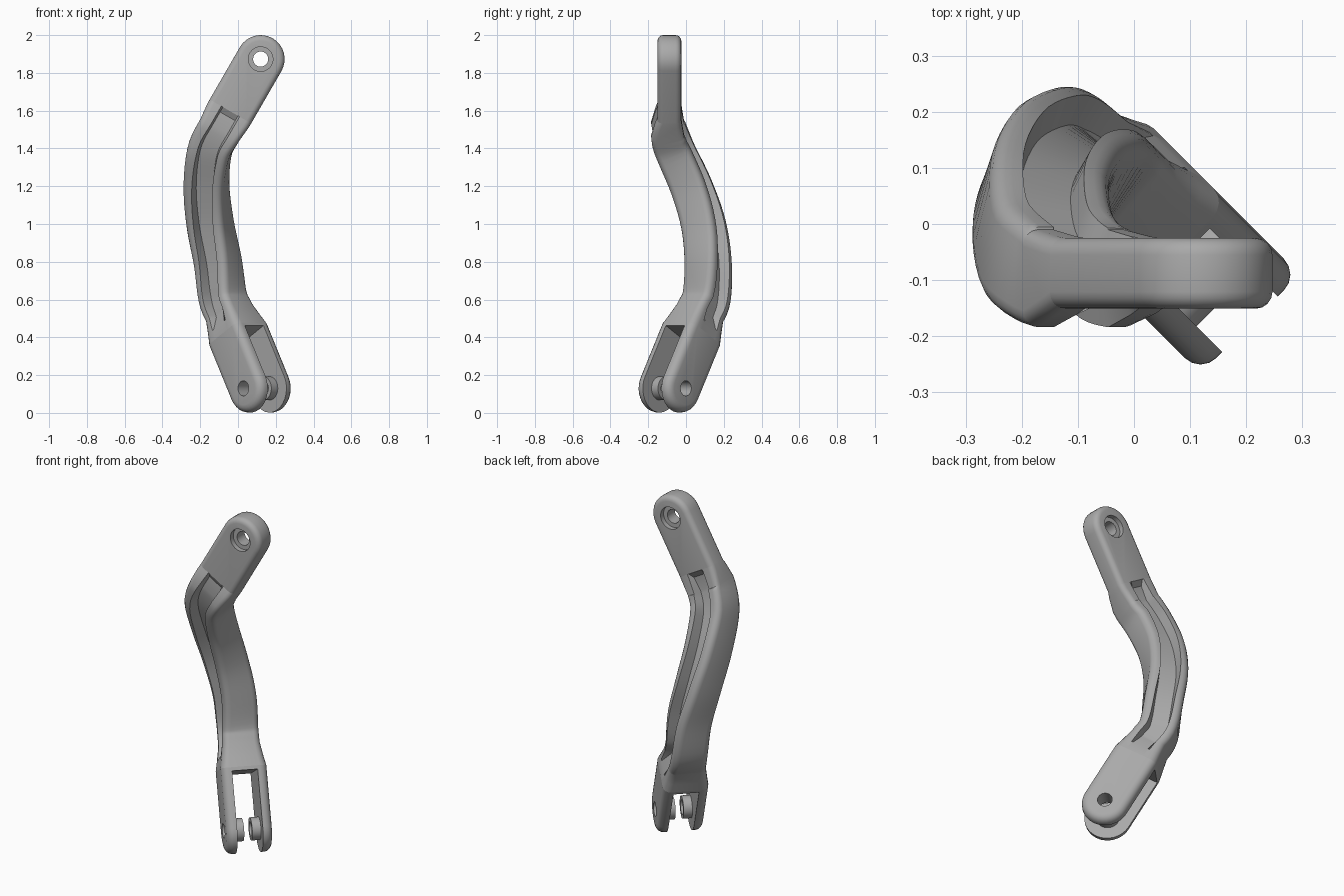
import bpy, bmesh, math
from mathutils import Vector, Matrix

if "Cube" in bpy.data.objects:
    bpy.data.objects.remove(bpy.data.objects["Cube"], do_unlink=True)

# One plain cast metal colour
metal = bpy.data.materials.new("cast_grey")
metal.use_nodes = True
metal.diffuse_color = (0.4, 0.4, 0.4, 1)
metal.node_tree.nodes["Principled BSDF"].inputs["Base Color"].default_value = (0.4, 0.4, 0.4, 1)

# Frames: local x is the width, local y runs from the eye into the arm, local z is the pin axis
R2, C30 = math.sqrt(0.5), math.cos(math.pi / 6)
PIN = Vector((R2, R2, 0))
ACROSS = Vector((R2, -R2, 0))
UP = Vector((0, 0, 1))
FORK_AXIS = UP * C30 - ACROSS * 0.5
TOP_AXIS = Vector((0.5, 0, C30))
FORK_EYE = ACROSS * 0.145 + PIN * 0.02 + UP * 0.13
TOP_EYE = Vector((0.12, -0.088, 1.873))


def frame(origin, x, y):
    m = Matrix((x, y, x.cross(y))).transposed().to_4x4()
    m.translation = origin
    return m


FORK = frame(FORK_EYE, ACROSS * C30 + UP * 0.5, FORK_AXIS)
TOP = frame(TOP_EYE, Vector((C30, 0, -0.5)), -TOP_AXIS)


def finish(name, bm, matrix=Matrix()):
    bmesh.ops.recalc_face_normals(bm, faces=bm.faces)
    me = bpy.data.meshes.new(name)
    bm.to_mesh(me)
    bm.free()
    ob = bpy.data.objects.new(name, me)
    ob.matrix_world = matrix
    bpy.context.collection.objects.link(ob)
    me.materials.append(metal)
    return ob


def select(ob):
    bpy.ops.object.select_all(action='DESELECT')
    ob.select_set(True)
    bpy.context.view_layer.objects.active = ob


def smooth(ob):
    select(ob)
    bpy.ops.object.shade_smooth_by_angle(angle=math.radians(32))


def strap(name, matrix, radius, length, half, bevel):
    """Plate with one round end and rolled outer edges."""
    bm = bmesh.new()
    n = 16
    pts = [(radius * math.cos(math.pi + math.pi * i / n),
            radius * math.sin(math.pi + math.pi * i / n)) for i in range(n + 1)]
    pts += [(radius, length), (-radius, length)]
    face = bm.faces.new([bm.verts.new((x, y, -half)) for x, y in pts])
    new = bmesh.ops.extrude_face_region(bm, geom=[face])["geom"]
    bmesh.ops.translate(bm, vec=(0, 0, 2 * half), verts=[g for g in new if isinstance(g, bmesh.types.BMVert)])
    rim = [e for e in bm.edges if abs(e.verts[0].co.z - e.verts[1].co.z) < 1e-5
           and min(v.co.y for v in e.verts) < length - 1e-4]
    bmesh.ops.bevel(bm, geom=rim, offset=bevel, segments=4, profile=0.5, affect='EDGES')
    return finish(name, bm, matrix)


def cylinder(name, matrix, radius, low, high):
    bm = bmesh.new()
    bmesh.ops.create_cone(bm, cap_ends=True, segments=32, radius1=radius, radius2=radius, depth=high - low)
    bmesh.ops.translate(bm, vec=(0, 0, (low + high) / 2), verts=bm.verts)
    return finish(name, bm, matrix)


def block(name, matrix, size, centre):
    bm = bmesh.new()
    bmesh.ops.create_cube(bm, size=1)
    bmesh.ops.scale(bm, vec=size, verts=bm.verts)
    bmesh.ops.translate(bm, vec=centre, verts=bm.verts)
    return finish(name, bm, matrix)


def cut(ob, cutter):
    mod = ob.modifiers.new("cut", 'BOOLEAN')
    mod.operation, mod.solver, mod.object = 'DIFFERENCE', 'EXACT', cutter
    select(ob)
    bpy.ops.object.modifier_apply(modifier=mod.name)
    bpy.data.objects.remove(cutter, do_unlink=True)


# Top eye with a counterbore on both faces
top = strap("top_eye", TOP, 0.127, 0.32, 0.063, 0.03)
cut(top, cylinder("bore", TOP, 0.04, -0.2, 0.2))
for side in (-1, 1):
    ends = sorted((side * 0.035, side * 0.1))
    cut(top, cylinder("counterbore", TOP, 0.065, *ends))
smooth(top)

# Fork with two tines
fork = strap("fork", FORK, 0.128, 0.33, 0.125, 0.04)
cut(fork, block("slot", FORK, (0.5, 0.7, 0.14), (0, -0.04, 0)))
cut(fork, cylinder("pin_hole", FORK, 0.04, -0.3, 0.3))
smooth(fork)

# Bosses on the inner faces of the tines
for name, low, high in (("boss_front", 0.022, 0.075), ("boss_back", -0.075, -0.022)):
    boss = cylinder(name, FORK, 0.063, low, high)
    cut(boss, cylinder("pin_hole", FORK, 0.04, -0.3, 0.3))
    smooth(boss)


# Stations of the arm: centre, twist, half width, half thickness, corner radius, channel depth
def low_at(s):
    return FORK_EYE + FORK_AXIS * s


def high_at(s, shift):
    return TOP_EYE - TOP_AXIS * s + Vector((0, shift, 0))


stations = [
    (low_at(0.33), 45, 0.128, 0.125, 0.04, 0),
    (low_at(0.385), 45, 0.118, 0.115, 0.04, 0),
    (low_at(0.46), 44, 0.104, 0.102, 0.035, 0.045),
    (low_at(0.56), 41, 0.105, 0.098, 0.035, 0.058),
    (Vector((-0.107, 0.117, 0.8)), 33, 0.106, 0.097, 0.035, 0.058),
    (Vector((-0.147, 0.092, 1.0)), 24, 0.107, 0.096, 0.035, 0.058),
    (Vector((-0.167, 0.027, 1.2)), 14, 0.108, 0.096, 0.035, 0.058),
    (Vector((-0.15, -0.057, 1.385)), 5, 0.113, 0.094, 0.035, 0.055),
    (high_at(0.43, -0.009), 0, 0.118, 0.087, 0.03, 0.048),
    (high_at(0.35, -0.004), 0, 0.126, 0.07, 0.03, 0.03),
    (high_at(0.32, 0), 0, 0.127, 0.063, 0.03, 0),
]


def catmull(a, b, c, d, t):
    return 0.5 * (2 * b + (c - a) * t + (2 * a - 5 * b + 4 * c - d) * t ** 2 + (3 * b - a - 3 * c + d) * t ** 3)


def resample(rows):
    out = []
    last = len(rows) - 1
    for i in range(last):
        steps = 5 if 2 <= i <= last - 3 else 1
        p = [rows[min(max(k, 0), last)][0] for k in range(i - 1, i + 3)]
        for j in range(steps):
            t = j / steps
            nums = [u + (v - u) * t for u, v in zip(rows[i][1:], rows[i + 1][1:])]
            out.append((catmull(*p, t), *nums))
    return out + [rows[-1]]


def section(a, b, r, depth):
    """Rounded rectangle with a channel in each broad face."""
    half = []
    for sx in (1, -1):
        arc = []
        for k in range(5):
            q = math.pi / 2 * k / 4
            arc.append((sx * (a - r + r * math.cos(q)), b - r + r * math.sin(q)))
        arc += [(sx * 0.056, b), (sx * 0.046, b - depth)]
        half += arc if sx == 1 else arc[::-1]
    return half + [(-x, -y) for x, y in half]


# Twisted arm with channels, lofted between the eye and the fork
bm = bmesh.new()
path = resample(stations)
rings = []
for i, (pos, twist, a, b, r, depth) in enumerate(path):
    tangent = (path[min(i + 1, len(path) - 1)][0] - path[max(i - 1, 0)][0]).normalized()
    if i < 2:
        tangent = FORK_AXIS
    if i >= len(path) - 2:
        tangent = TOP_AXIS
    q = math.radians(twist)
    normal = Vector((math.sin(q), math.cos(q), 0))
    normal = (normal - tangent * normal.dot(tangent)).normalized()
    width = normal.cross(tangent)
    rings.append([bm.verts.new(pos + width * x + normal * y) for x, y in section(a, b, r, depth)])
for lower, upper in zip(rings, rings[1:]):
    n = len(lower)
    for k in range(n):
        bm.faces.new((lower[k], lower[(k + 1) % n], upper[(k + 1) % n], upper[k]))
bm.faces.new(rings[0])
bm.faces.new(rings[-1])
smooth(finish("twisted_arm", bm))
